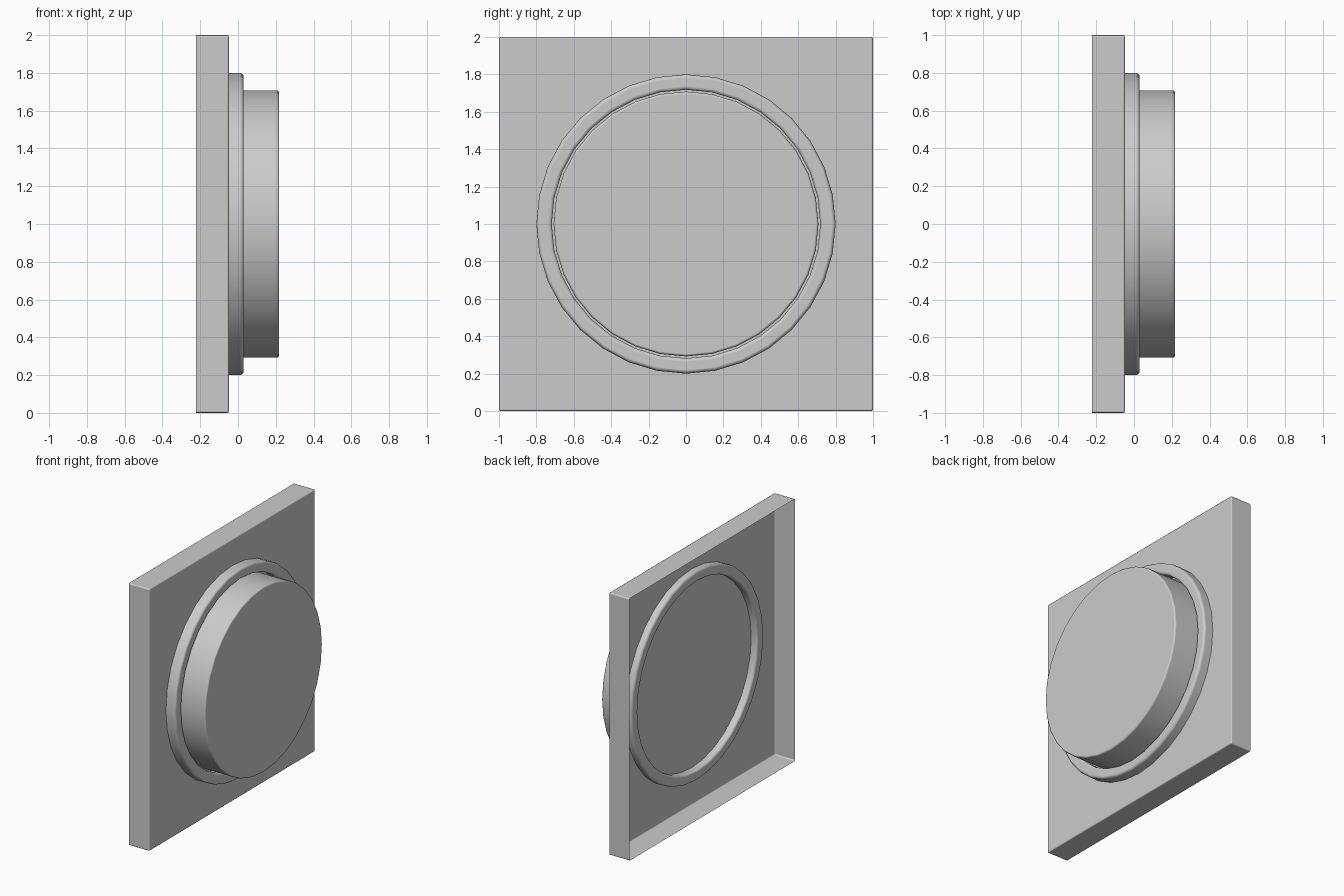
import bpy, bmesh
from math import cos, sin, pi, radians

if "Cube" in bpy.data.objects:
    bpy.data.objects.remove(bpy.data.objects["Cube"])

SIDES = 32


def finish(name, bm, width, segments):
    """Turn a bmesh into a smooth object with softened sharp edges."""
    mesh = bpy.data.meshes.new(name)
    bm.to_mesh(mesh)
    bm.free()
    for p in mesh.polygons:
        p.use_smooth = True
    obj = bpy.data.objects.new(name, mesh)
    bpy.context.collection.objects.link(obj)
    mod = obj.modifiers.new("soft_edges", 'BEVEL')
    mod.width = width
    mod.segments = segments
    mod.limit_method = 'ANGLE'
    mod.angle_limit = radians(40)
    mod.harden_normals = True
    return obj


def lathe(name, profile, width, closed=False, cap=False):
    """Skin (x, radius) loops around the x axis at z = 1."""
    bm = bmesh.new()
    angles = [2 * pi * k / SIDES for k in range(SIDES)]
    loops = [[bm.verts.new((x, r * cos(a), 1 + r * sin(a))) for a in angles]
             for x, r in profile]
    following = loops[1:] + (loops[:1] if closed else [])
    for a, b in zip(loops, following):
        for k in range(SIDES):
            n = (k + 1) % SIDES
            bm.faces.new((a[k], a[n], b[n], b[k]))
    if cap:
        bm.faces.new(loops[-1])
    return finish(name, bm, width, 3)


# Square wall plate: a shallow box with an open back
bm = bmesh.new()
bmesh.ops.create_cube(bm, size=1)
for v in bm.verts:
    v.co = (-0.135 + v.co.x * 0.174, v.co.y * 2, 1 + v.co.z * 2)
bmesh.ops.delete(bm, geom=[f for f in bm.faces if f.normal.x < -0.5], context='FACES_ONLY')
finish("wall_plate", bm, 0.01, 2)

# Raised ring passing through the plate
lathe("bezel_ring", [(-0.10, 0.80), (0.03, 0.80), (0.03, 0.718), (-0.10, 0.718)],
      0.02, closed=True)

# Round push button standing on the plate inside the ring
lathe("push_button", [(-0.048, 0.708), (0.218, 0.708)], 0.013, cap=True)
